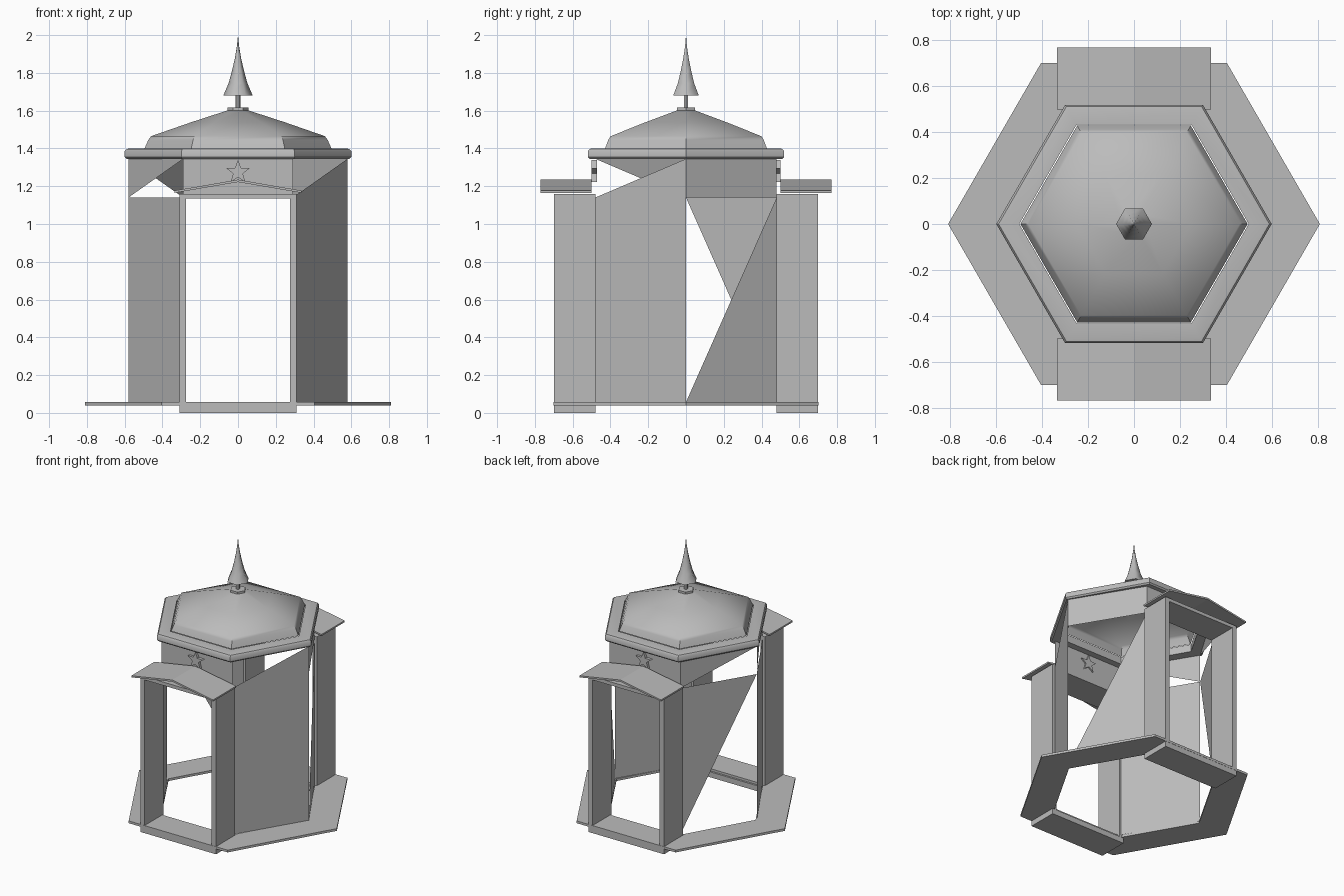
import bpy
import bmesh
from math import cos, sin, pi, radians

cube = bpy.data.objects.get("Cube")
if cube:
    bpy.data.objects.remove(cube, do_unlink=True)

grey = bpy.data.materials.new("stone grey")
grey.use_nodes = True
grey.diffuse_color = (0.5, 0.5, 0.5, 1)
grey.node_tree.nodes["Principled BSDF"].inputs["Base Color"].default_value = (0.5, 0.5, 0.5, 1)


def finish(name, bm, fix_normals=True, smooth=None):
    if fix_normals:
        bmesh.ops.recalc_face_normals(bm, faces=bm.faces)
    mesh = bpy.data.meshes.new(name)
    bm.to_mesh(mesh)
    bm.free()
    mesh.materials.append(grey)
    obj = bpy.data.objects.new(name, mesh)
    bpy.context.collection.objects.link(obj)
    if smooth:
        bpy.ops.object.select_all(action="DESELECT")
        obj.select_set(True)
        bpy.context.view_layer.objects.active = obj
        bpy.ops.object.shade_smooth_by_angle(angle=radians(smooth))
    return obj


def hex_lathe(name, profile, closed=False, smooth=None):
    """Sweep (radius, height) points around six sides."""
    bm = bmesh.new()
    rings = [[bm.verts.new((r * cos(i * pi / 3), r * sin(i * pi / 3), z))
              for i in range(6)] for r, z in profile]
    pairs = list(zip(rings, rings[1:]))
    if closed:
        pairs.append((rings[-1], rings[0]))
    for a, b in pairs:
        for i in range(6):
            j = (i + 1) % 6
            bm.faces.new((a[i], a[j], b[j], b[i]))
    bmesh.ops.remove_doubles(bm, verts=bm.verts, dist=0.0001)
    return finish(name, bm, smooth=smooth)


def prism(name, outline, y0, y1):
    """Extrude an (x, z) outline along y."""
    bm = bmesh.new()
    face = bm.faces.new([bm.verts.new((x, y0, z)) for x, z in outline])
    out = bmesh.ops.extrude_face_region(bm, geom=[face])
    verts = [v for v in out["geom"] if isinstance(v, bmesh.types.BMVert)]
    bmesh.ops.translate(bm, verts=verts, vec=(0, y1 - y0, 0))
    return finish(name, bm)


def box(name, x0, x1, y0, y1, z0, z1):
    return prism(name, [(x0, z0), (x1, z0), (x1, z1), (x0, z1)], y0, y1)


def sheet(name, points):
    bm = bmesh.new()
    bm.faces.new([bm.verts.new(p) for p in points])
    return finish(name, bm, fix_normals=False)


# Hexagonal floor with an open centre
hex_lathe("floor_ring", [(0.57, 0.04), (0.81, 0.04), (0.81, 0.057), (0.57, 0.057)], closed=True)

# Thin wall panels: each side wall has a lower and an upper part
LOW, MID, TOP = 0.057, 1.14, 1.345
for side, sx in (("left", 1), ("right", -1)):
    for end, sy in (("front", -1), ("back", 1)):
        def corner(at_porch, z):
            return (0.29 * sx, 0.48 * sy, z) if at_porch else (0.58 * sx, 0, z)

        lower = [corner(0, LOW), corner(1, LOW), corner(1, MID), corner(0, MID)]
        upper = [corner(0, MID), corner(1, MID), corner(1, TOP), corner(0, TOP)]
        if end == "back":
            # The back walls are cut to triangles below
            lower.pop(3 if sx > 0 else 0)
            if sx < 0:
                upper.pop(0)
        else:
            # The front walls are cut to triangles above
            upper.pop(2 if sx > 0 else 1)
        sheet(f"{end}_{side}_wall_lower", lower)
        sheet(f"{end}_{side}_wall_upper", upper)

# Porches at the front and the back
star = []
for i in range(10):
    r = 0.065 if i % 2 == 0 else 0.027
    star.append((r * sin(i * pi / 5), 1.275 + r * cos(i * pi / 5)))
gable = [(-0.335, 1.165), (0, 1.222), (0.335, 1.165),
         (0.335, 1.177), (0, 1.235), (-0.335, 1.177)]

for end, s in (("front", -1), ("back", 1)):
    inner, outer = 0.48 * s, 0.70 * s
    box(f"{end}_step", -0.31, 0.31, inner, outer, 0, 0.04)
    for side, x0, x1 in (("left", 0.275, 0.31), ("right", -0.31, -0.275)):
        box(f"{end}_{side}_jamb", x0, x1, inner, outer, 0.04, 1.16)
    box(f"{end}_lintel", -0.275, 0.275, inner, outer, 1.135, 1.16)
    prism(f"{end}_porch_roof", gable, 0.50 * s, 0.77 * s)
    sheet(f"{end}_panel", [(-0.29, inner, MID), (0.29, inner, MID),
                           (0.29, inner, TOP), (-0.29, inner, TOP)])
    prism(f"{end}_star", star, 0.47 * s, 0.50 * s)

# Rounded eave and main roof
hex_lathe("eave", [(0.50, 1.345), (0.59, 1.345), (0.60, 1.355), (0.60, 1.385),
                   (0.59, 1.397), (0.575, 1.40), (0.50, 1.40)], closed=True, smooth=40)
hex_lathe("main_roof", [(0.495, 1.40), (0.475, 1.445), (0.46, 1.465),
                        (0.25, 1.538), (0.05, 1.603), (0, 1.603)], smooth=40)

# Finial
hex_lathe("finial_base", [(0, 1.595), (0.055, 1.595), (0.055, 1.617), (0, 1.617)])
hex_lathe("finial_stem", [(0.013, 1.61), (0.013, 1.69)])
hex_lathe("finial_spire", [(0, 1.68), (0.078, 1.68), (0.05, 1.745), (0.032, 1.81),
                           (0.016, 1.88), (0.006, 1.94), (0, 2.0)], smooth=62)
